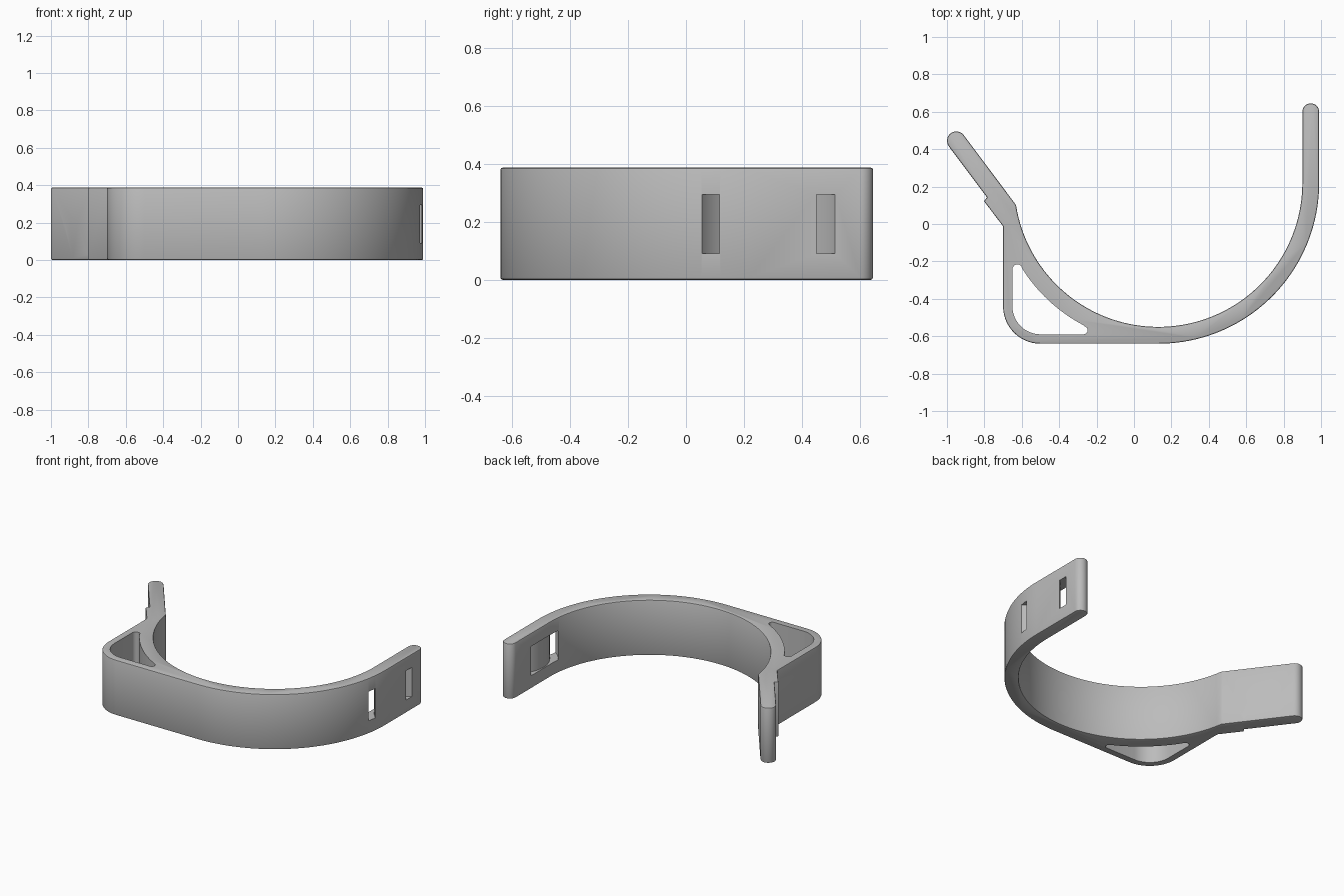
import bpy, bmesh, math
from mathutils import Matrix, Vector

if "Cube" in bpy.data.objects:
    bpy.data.objects.remove(bpy.data.objects["Cube"])

H = 0.387            # clamp height
CX, CY = 0.13, 0.22  # centre of the main curve

gray = bpy.data.materials.new("light gray")
gray.diffuse_color = (0.5, 0.5, 0.5, 1)
gray.use_nodes = True
gray.node_tree.nodes["Principled BSDF"].inputs["Base Color"].default_value = gray.diffuse_color


def arc(cx, cy, r, a0, a1, n):
    """Points along an arc, angles in degrees."""
    return [(cx + r * math.cos(math.radians(a0 + (a1 - a0) * i / n)),
             cy + r * math.sin(math.radians(a0 + (a1 - a0) * i / n)))
            for i in range(n + 1)]


def prism(name, pts, z0, z1, matrix=None, bevel=0):
    """Extrude an outline along z, optionally rounding its rims."""
    bm = bmesh.new()
    face = bm.faces.new([bm.verts.new((x, y, z0)) for x, y in pts])
    ext = bmesh.ops.extrude_face_region(bm, geom=[face])
    for v in ext["geom"]:
        if isinstance(v, bmesh.types.BMVert):
            v.co.z = z1
    bmesh.ops.recalc_face_normals(bm, faces=bm.faces[:])
    if bevel:
        rims = [e for e in bm.edges if abs(e.verts[0].co.z - e.verts[1].co.z) < 1e-6]
        bmesh.ops.bevel(bm, geom=rims, offset=bevel, segments=2, profile=0.5,
                        affect='EDGES', clamp_overlap=True)
    if matrix:
        bm.transform(matrix)
        bmesh.ops.recalc_face_normals(bm, faces=bm.faces[:])
    mesh = bpy.data.meshes.new(name)
    bm.to_mesh(mesh)
    bm.free()
    mesh.materials.append(gray)
    obj = bpy.data.objects.new(name, mesh)
    bpy.context.collection.objects.link(obj)
    return obj


# Clamp body: curved band, straight right arm, angled left arm, square corner
outline = arc(-0.50, -0.44, 0.20, 180, 270, 14)
outline += arc(CX, CY, 0.86, 270, 360, 40)
outline += arc(0.945, 0.60, 0.045, 0, 180, 12)
outline += arc(CX, CY, 0.77, 360, 189, 72)
outline += [(-0.637, 0.11)]
outline += arc(-0.95, 0.445, 0.05, 36.87, 216.87, 12)
outline += [(-0.786, 0.143), (-0.802, 0.122), (-0.70, -0.012)]
body = prism("clamp_body", outline, 0, H, bevel=0.008)

# Triangular pocket between the band and the corner
pocket = arc(-0.50, -0.44, 0.15, 270, 180, 12)
pocket += arc(-0.623, -0.243, 0.027, 180, 35, 8)
pocket += arc(CX, CY, 0.86, 212, 242, 16)
pocket += arc(-0.27, -0.568, 0.022, 40, -90, 8)
cutters = [prism("pocket_cutter", pocket, -0.1, H + 0.1)]

# Curved strap channel through the right arm
channel = arc(1.124, 0.28, 0.27, 110, 250, 36) + arc(1.124, 0.28, 0.216, 250, 110, 36)
cutters.append(prism("strap_channel_cutter", channel, 0.09, 0.295))

# Hook slot in the left arm: local x runs along the arm, y up, z across it
along, up, across = Vector((0.6, -0.8, 0)), Vector((0, 0, 1)), Vector((0.8, 0.6, 0))
frame = Matrix((along, up, across)).transposed().to_4x4()
frame.translation = (-0.99, 0.415, 0)
hook = arc(0.18, 0.16, 0.057, 20, 196, 20) + [(0.20, -0.05), (0.335, -0.05),
                                             (0.318, 0.03), (0.285, 0.055)]
cutters.append(prism("hook_slot_cutter", hook, -0.05, 0.2, frame))
cutters.append(prism("hook_recess_cutter", arc(0.19, 0.165, 0.10, 0, 351, 39),
                     0.06, 0.2, frame))

for cutter in cutters:
    mod = body.modifiers.new(cutter.name, 'BOOLEAN')
    mod.operation = 'DIFFERENCE'
    mod.solver = 'EXACT'
    mod.object = cutter
    cutter.hide_render = True

# Apply the cuts, then remove the cutters
bpy.context.view_layer.objects.active = body
body.select_set(True)
for mod in list(body.modifiers):
    bpy.ops.object.modifier_apply(modifier=mod.name)
for cutter in cutters:
    bpy.data.objects.remove(cutter)
bpy.ops.object.shade_smooth_by_angle(angle=math.radians(30))
